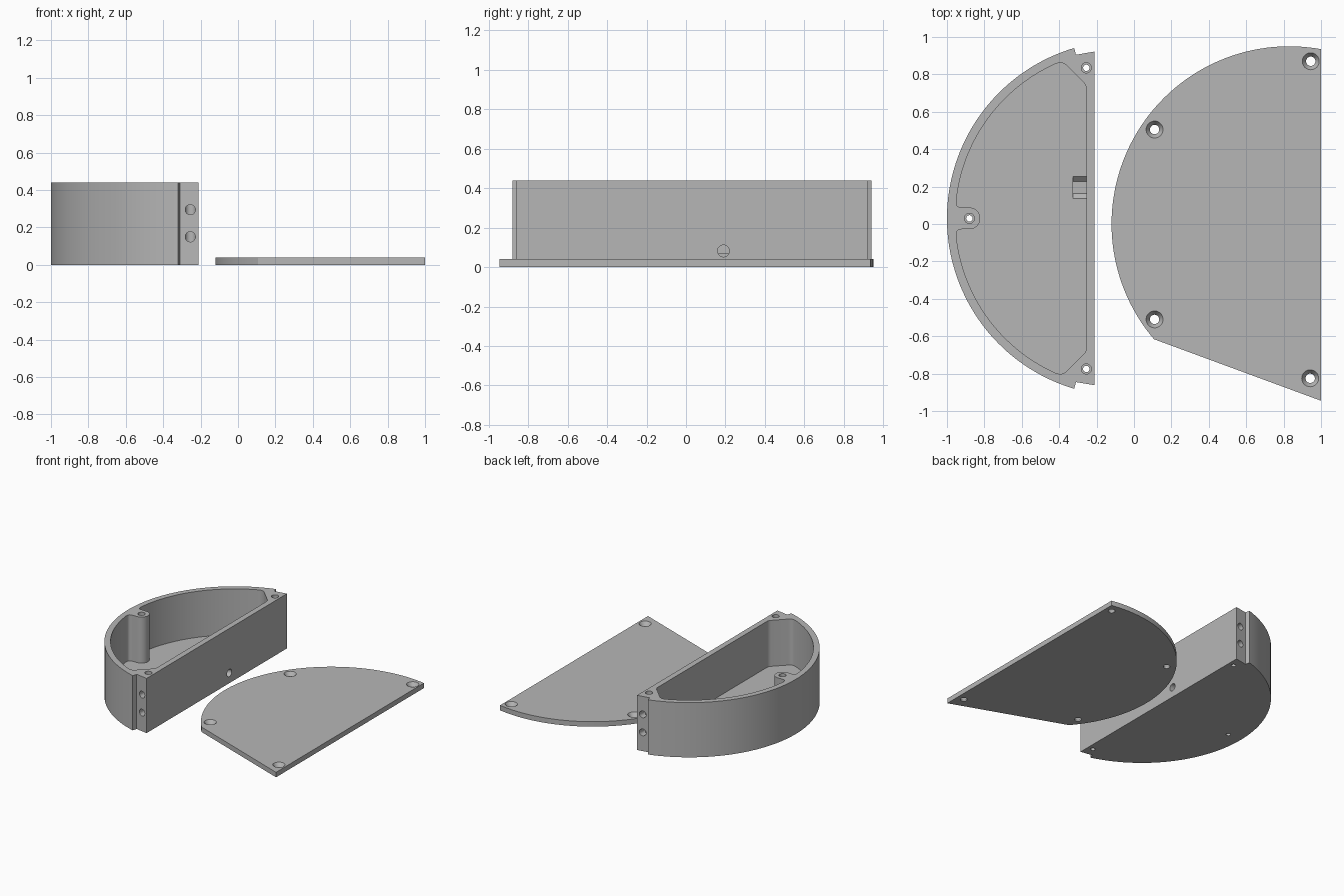
import bpy
import bmesh
from math import sin, cos, acos, asin, pi
from mathutils import Vector, Matrix

default = bpy.data.objects.get("Cube")
if default:
    bpy.data.objects.remove(default, do_unlink=True)

grey = bpy.data.materials.new("plain grey")
grey.use_nodes = True
grey.diffuse_color = (0.47, 0.47, 0.47, 1)
grey.node_tree.nodes["Principled BSDF"].inputs["Base Color"].default_value = grey.diffuse_color

R = 0.95                 # outer radius of both halves
HEIGHT, FLOOR, LID = 0.44, 0.07, 0.04
CX, CY = -0.05, 0.03     # centre of the case arc


def make(name, bm):
    bmesh.ops.recalc_face_normals(bm, faces=bm.faces)
    mesh = bpy.data.meshes.new(name)
    bm.to_mesh(mesh)
    bm.free()
    obj = bpy.data.objects.new(name, mesh)
    bpy.context.collection.objects.link(obj)
    mesh.materials.append(grey)
    return obj


def prism(name, points, z0, z1):
    bm = bmesh.new()
    face = bm.faces.new([bm.verts.new((x, y, z0)) for x, y in points])
    ext = bmesh.ops.extrude_face_region(bm, geom=[face])["geom"]
    bmesh.ops.translate(bm, vec=(0, 0, z1 - z0),
                        verts=[v for v in ext if isinstance(v, bmesh.types.BMVert)])
    return make(name, bm)


def cone(start, end, r1, r2=None):
    start, end = Vector(start), Vector(end)
    axis = end - start
    turn = Vector((0, 0, 1)).rotation_difference(axis).to_matrix().to_4x4()
    bm = bmesh.new()
    bmesh.ops.create_cone(bm, cap_ends=True, segments=32, radius1=r1,
                          radius2=r1 if r2 is None else r2, depth=axis.length,
                          matrix=Matrix.Translation((start + end) / 2) @ turn)
    return make("cutter", bm)


def cut(obj, cutter):
    mod = obj.modifiers.new("cut", "BOOLEAN")
    mod.operation, mod.solver, mod.object = "DIFFERENCE", "EXACT", cutter
    cutter.hide_render = True
    bpy.context.view_layer.objects.active = obj
    bpy.ops.object.modifier_apply(modifier=mod.name)
    bpy.data.objects.remove(cutter, do_unlink=True)


def arc(cx, cy, r, a0, a1, n):
    return [(cx + r * cos(a0 + (a1 - a0) * i / n), cy + r * sin(a0 + (a1 - a0) * i / n))
            for i in range(n + 1)]


def fillet(a, corner, b, n=6):
    a, c, b = Vector(a), Vector(corner), Vector(b)
    return [tuple(a * (1 - t) ** 2 + c * 2 * t * (1 - t) + b * t * t)
            for t in (i / n for i in range(n + 1))]


def mirrored(half):
    # Half outline runs from the round side to the flat side, y >= 0
    other = [(x, -y) for x, y in reversed(half) if y > 1e-5]
    return [(x, y + CY) for x, y in half + other]


# Case body: half round with a stepped notch at each end
edge = acos((-0.32 - CX) / R)
outer = arc(CX, 0, R, pi, edge, 48) + [(-0.31, 0.875), (-0.21, 0.892)]
case = prism("case_body", mirrored(outer), 0, HEIGHT)

# Cavity that leaves a screw post standing at the round side
ri = R - 0.045
wall = arc(CX, 0, ri, pi - asin(0.092 / ri), acos(-0.372 / ri), 48)
inner = arc(-0.88, 0, 0.058, 0, pi / 2, 12)
inner += fillet((-0.922, 0.058), (-0.953, 0.058), wall[0])
inner += wall[1:-1]
inner += fillet(wall[-1], (-0.385, 0.842), (-0.36, 0.817))
inner += fillet((-0.27, 0.727), (-0.255, 0.712), (-0.255, 0.69))
cut(case, prism("cutter", mirrored(inner), FLOOR, HEIGHT + 0.1))

# Vertical screw holes
for x, y in ((-0.255, 0.835), (-0.255, -0.775), (-0.88, CY)):
    cut(case, cone((x, y, -0.1), (x, y, HEIGHT + 0.1), 0.017))
    cut(case, cone((x, y, 0.05), (x, y, HEIGHT + 0.1), 0.027))

# Side screw holes in both ends
for side in (1, -1):
    for z in (0.15, 0.295):
        cut(case, cone((-0.255, CY + side * 0.805, z), (-0.255, CY + side, z), 0.027))

# Cable hole through the flat wall, with a tapered pocket in the floor
cut(case, cone((-0.29, 0.19, 0.082), (-0.1, 0.19, 0.082), 0.03))
pocket = prism("cutter", [(-0.325, 0.135), (-0.255, 0.135), (-0.255, 0.255), (-0.325, 0.255)],
               0.045, FLOOR + 0.001)
for v in pocket.data.vertices:
    if v.co.z < 0.05:
        v.co.y += 0.028 if v.co.y < 0.19 else -0.028
cut(case, pocket)

# Lid: flat plate with a straight slanted front edge
lx = 0.83
lid_outline = arc(lx, 0, R, acos((1 - lx) / R), pi + asin(0.616 / R), 72) + [(1, -0.945)]
lid = prism("lid_plate", lid_outline, 0, LID)

# Countersunk lid holes
for x, y in ((0.945, 0.87), (0.11, 0.505), (0.11, -0.51), (0.942, -0.825)):
    cut(lid, cone((x, y, -0.1), (x, y, 0.1), 0.025))
    cut(lid, cone((x, y, 0.01), (x, y, LID + 0.001), 0.025, 0.046))

bpy.ops.object.select_all(action="DESELECT")
for obj in (case, lid):
    obj.select_set(True)
bpy.context.view_layer.objects.active = case
bpy.ops.object.shade_smooth_by_angle()
